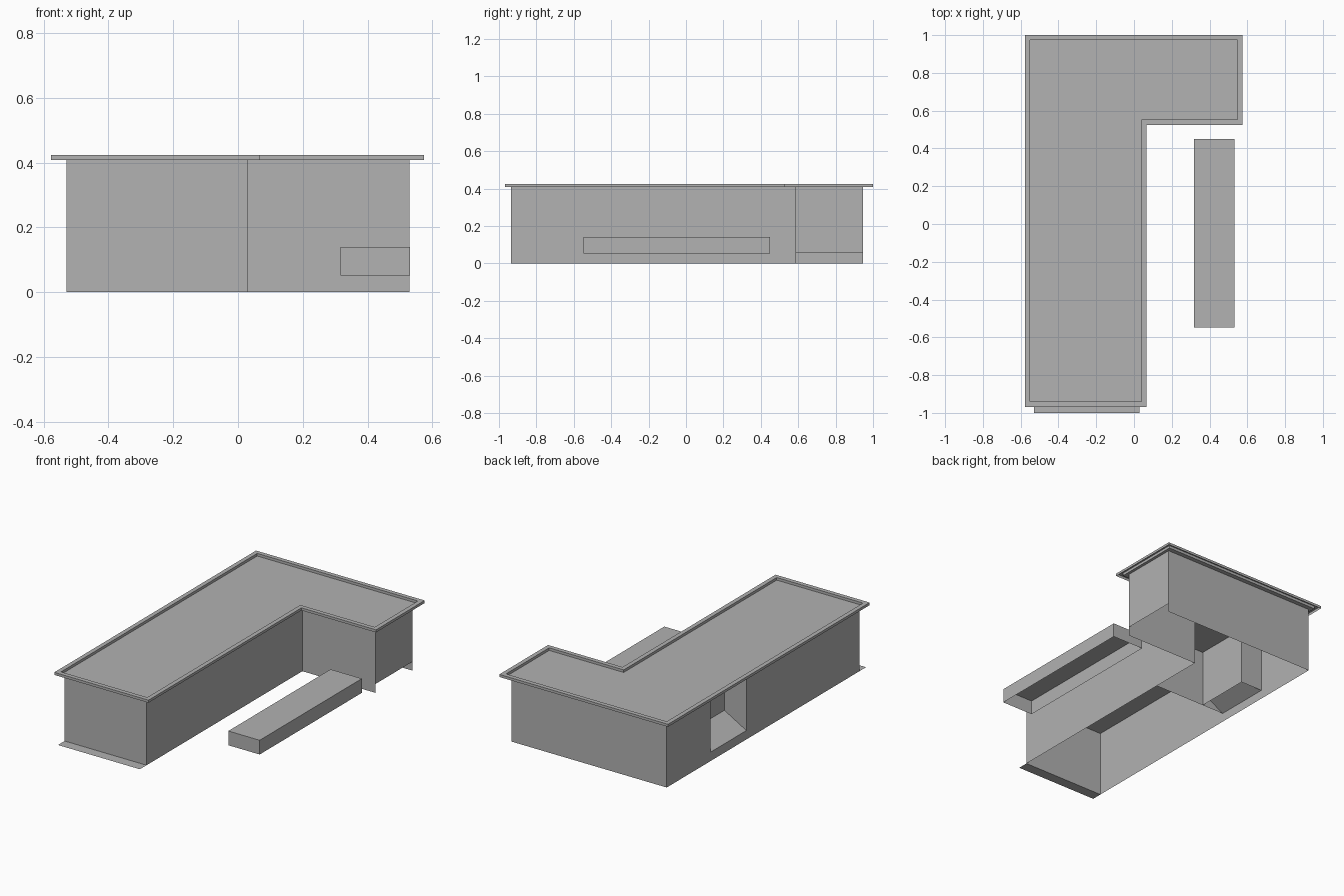
import bpy

if "Cube" in bpy.data.objects:
    bpy.data.objects.remove(bpy.data.objects["Cube"])

grey = bpy.data.materials.new("light grey")
grey.diffuse_color = (0.445, 0.445, 0.445, 1)
grey.use_nodes = True
grey.node_tree.nodes["Principled BSDF"].inputs["Base Color"].default_value = grey.diffuse_color

TOP, SILL, SEAT = 0.408, 0.055, 0.14


def sheet(name, faces):
    """Object from a list of polygons, sharing coincident corners."""
    verts, index, polys = [], {}, []
    for face in faces:
        ids = []
        for p in face:
            key = tuple(round(c, 4) for c in p)
            if key not in index:
                index[key] = len(verts)
                verts.append(key)
            ids.append(index[key])
        polys.append(ids)
    mesh = bpy.data.meshes.new(name)
    mesh.from_pydata(verts, [], polys)
    mesh.materials.append(grey)
    obj = bpy.data.objects.new(name, mesh)
    bpy.context.collection.objects.link(obj)
    return obj


def wall(p, q, z0=0.0, z1=TOP):
    """Upright panel; its outside is to the right of p -> q."""
    return [(*p, z0), (*q, z0), (*q, z1), (*p, z1)]


def flat(points, z):
    return [(x, y, z) for x, y in points]


def ell(west, east, south, north, inner_x, inner_y):
    """Counter-clockwise L-shaped outline."""
    return [(west, south), (inner_x, south), (inner_x, inner_y),
            (east, inner_y), (east, north), (west, north)]


def pairs(outline):
    return list(zip(outline, outline[1:] + outline[:1]))


# Outer walls: the short east wall stops above the ground
W, E, S, N = -0.53, 0.53, -0.935, 0.945
plan = ell(W, E, S, N, 0.03, 0.585)
south, main_east, wing_south, wing_east, north, west = pairs(plan)
walls = [wall(*south), wall(*main_east), wall(*wing_south),
         wall(*wing_east, z0=SILL), wall(*north)]
# West wall around the recess opening
y0, y1, depth = 0.168, 0.518, -0.38
walls += [wall((W, N), (W, y1)), wall((W, y1), (W, y0), 0, SILL),
          wall((W, y0), (W, S))]
sheet("outer_walls", walls)

# Recess with sloping sill, and the partition running on from it
sheet("recess", [
    wall((W, y1), (depth, y1), SILL),
    wall((depth, y1), (depth, y0), SILL),
    wall((depth, y0), (W, y0), SILL),
])
sheet("recess_sloping_sill", [[(W, y0, SILL), (depth, y0, SEAT),
                               (depth, y1, SEAT), (W, y1, SILL)]])
sheet("inner_partition", [wall((0.03, y0), (depth, y0), SILL)])

# Roof deck and raised rim, open underneath
outer = ell(-0.577, 0.575, -0.968, 1.0, 0.066, 0.525)
inner = ell(-0.55, 0.548, -0.941, 0.973, 0.039, 0.552)
sheet("roof_deck", [flat(inner, TOP)])
RIM = 0.424
rim = []
for (a, b), (c, d) in zip(pairs(outer), pairs(inner)):
    rim.append(wall(a, b, TOP, RIM))
    rim.append(flat([a, b, d, c], RIM))
    rim.append(wall(d, c, TOP, RIM))
sheet("roof_rim", rim)

# Ground strip along the front
sheet("front_strip", [flat([(W, -1), (0.03, -1), (0.03, S), (W, S)], 0.0)])

# Free-standing bench, open underneath
bench = [(0.317, -0.547), (0.531, -0.547), (0.531, 0.45), (0.317, 0.45)]
sheet("bench", [wall(p, q, 0.052, SEAT) for p, q in pairs(bench)]
      + [flat(bench, SEAT)])
